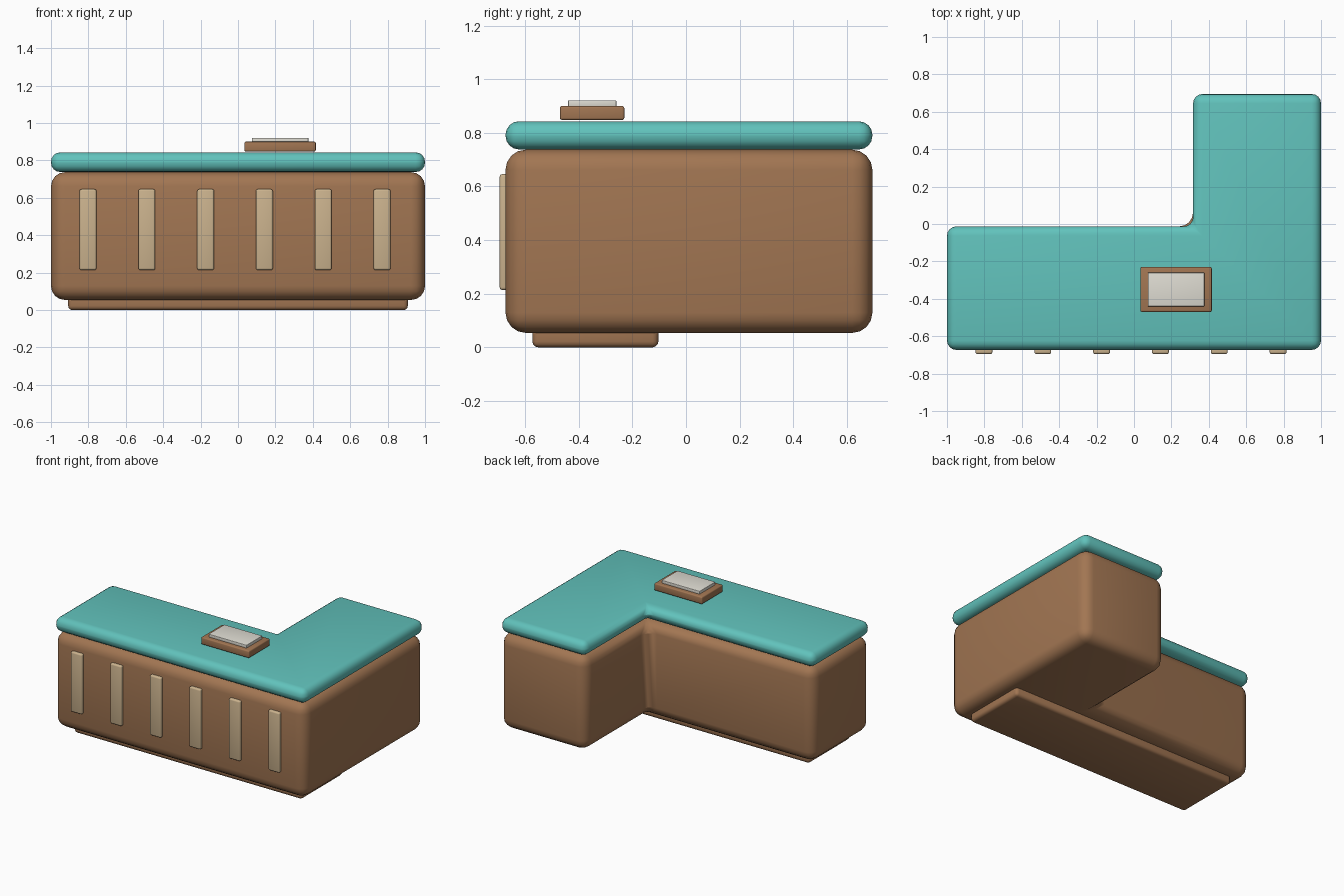
import bpy, bmesh

if "Cube" in bpy.data.objects:
    bpy.data.objects.remove(bpy.data.objects["Cube"])


def material(name, rgb):
    m = bpy.data.materials.new(name)
    m.diffuse_color = (*rgb, 1)
    m.use_nodes = True
    m.node_tree.nodes["Principled BSDF"].inputs["Base Color"].default_value = m.diffuse_color
    return m


WOOD = material("wood", (0.36, 0.18, 0.085))
TEAL = material("teal", (0.12, 0.54, 0.50))
PALE = material("pale_wood", (0.60, 0.45, 0.27))
PAPER = material("paper", (0.74, 0.72, 0.65))


def prism(name, outline, z0, z1, mat, bevel, segments=4):
    """Extrude a flat outline from z0 to z1 and round all its edges."""
    bm = bmesh.new()
    face = bm.faces.new([bm.verts.new((x, y, z0)) for x, y in outline])
    ext = bmesh.ops.extrude_face_region(bm, geom=[face], use_keep_orig=True)
    top = [v for v in ext["geom"] if isinstance(v, bmesh.types.BMVert)]
    bmesh.ops.translate(bm, verts=top, vec=(0, 0, z1 - z0))
    bmesh.ops.recalc_face_normals(bm, faces=bm.faces)
    mesh = bpy.data.meshes.new(name)
    bm.to_mesh(mesh)
    bm.free()
    mesh.materials.append(mat)
    obj = bpy.data.objects.new(name, mesh)
    bpy.context.collection.objects.link(obj)
    mod = obj.modifiers.new("rounding", "BEVEL")
    mod.width, mod.segments, mod.limit_method = bevel, segments, "ANGLE"
    bpy.ops.object.select_all(action="DESELECT")
    bpy.context.view_layer.objects.active = obj
    obj.select_set(True)
    bpy.ops.object.modifier_apply(modifier=mod.name)
    bpy.ops.object.shade_smooth_by_angle()
    return obj


def box(name, x0, x1, y0, y1, z0, z1, mat, bevel):
    return prism(name, [(x0, y0), (x1, y0), (x1, y1), (x0, y1)], z0, z1, mat, bevel, 3)


# L-shaped counter body and worktop
L = [(-1, -0.673), (1, -0.673), (1, 0.695), (0.316, 0.695), (0.316, -0.013), (-1, -0.013)]
prism("counter_body", L, 0.054, 0.737, WOOD, 0.075)
prism("worktop", L, 0.738, 0.843, TEAL, 0.05)

# Recessed plinth under the front wing
box("plinth", -0.908, 0.908, -0.573, -0.103, 0, 0.1, WOOD, 0.022)

# Decorative slats on the front
for i in range(6):
    x = -0.802 + i * 0.3144
    box(f"front_slat_{i + 1}", x - 0.045, x + 0.045, -0.695, -0.655, 0.214, 0.646, PALE, 0.01)

# Tray with a paper pad on the worktop
box("tray", 0.034, 0.416, -0.47, -0.23, 0.848, 0.9, WOOD, 0.008)
box("pad", 0.074, 0.376, -0.44, -0.26, 0.898, 0.921, PAPER, 0.003)
